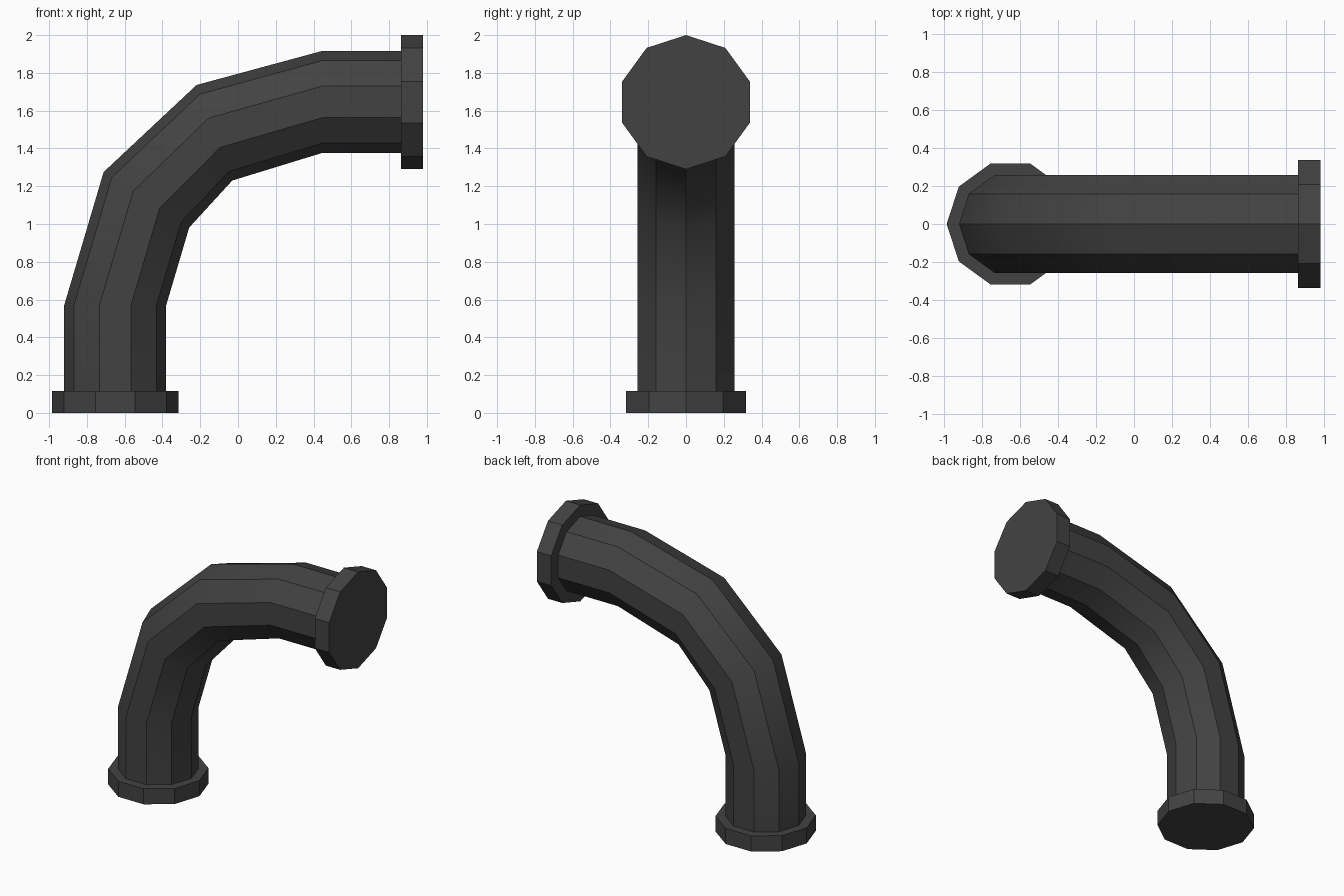
import bpy, bmesh, math
from mathutils import Vector

cube = bpy.data.objects.get("Cube")
if cube:
    bpy.data.objects.remove(cube, do_unlink=True)

SIDES = 10

iron = bpy.data.materials.new("dark_iron")
iron.use_nodes = True
color = (0.055, 0.055, 0.055, 1)
iron.diffuse_color = color
iron.node_tree.nodes["Principled BSDF"].inputs["Base Color"].default_value = color


def tube(name, rings):
    """Capped ten-sided tube; each ring is (x, z, radius, tilt in degrees)."""
    bm = bmesh.new()
    loops = []
    for x, z, radius, tilt in rings:
        t = math.radians(tilt)
        across = Vector((math.cos(t), 0, -math.sin(t)))
        side = Vector((0, 1, 0))
        loop = []
        for i in range(SIDES):
            a = math.tau * i / SIDES
            offset = across * math.cos(a) + side * math.sin(a)
            loop.append(bm.verts.new(Vector((x, 0, z)) + offset * radius))
        loops.append(loop)
    for low, high in zip(loops, loops[1:]):
        for i in range(SIDES):
            j = (i + 1) % SIDES
            bm.faces.new((low[i], low[j], high[j], high[i]))
    bm.faces.new(loops[0][::-1])
    bm.faces.new(loops[-1])
    bmesh.ops.recalc_face_normals(bm, faces=bm.faces)
    mesh = bpy.data.meshes.new(name)
    bm.to_mesh(mesh)
    bm.free()
    mesh.materials.append(iron)
    obj = bpy.data.objects.new(name, mesh)
    bpy.context.collection.objects.link(obj)
    # Soft along the bend, crisp between the sides
    bpy.ops.object.select_all(action="DESELECT")
    obj.select_set(True)
    bpy.context.view_layer.objects.active = obj
    bpy.ops.object.shade_smooth_by_angle(angle=math.radians(32))
    return obj


# Curved pipe from the floor to the side outlet
R = 0.27
tube("pipe_elbow", [
    (-0.65, 0.06, R, 0),
    (-0.65, 0.57, R, 0),
    (-0.485, 1.128, R, 33),
    (-0.125, 1.483, R, 69.5),
    (0.445, 1.646, R, 90),
    (0.92, 1.646, R, 90),
])

# End flanges
tube("bottom_flange", [(-0.65, 0, 0.335, 0), (-0.65, 0.115, 0.335, 0)])
tube("outlet_flange", [(0.863, 1.645, 0.355, 90), (0.98, 1.645, 0.355, 90)])
